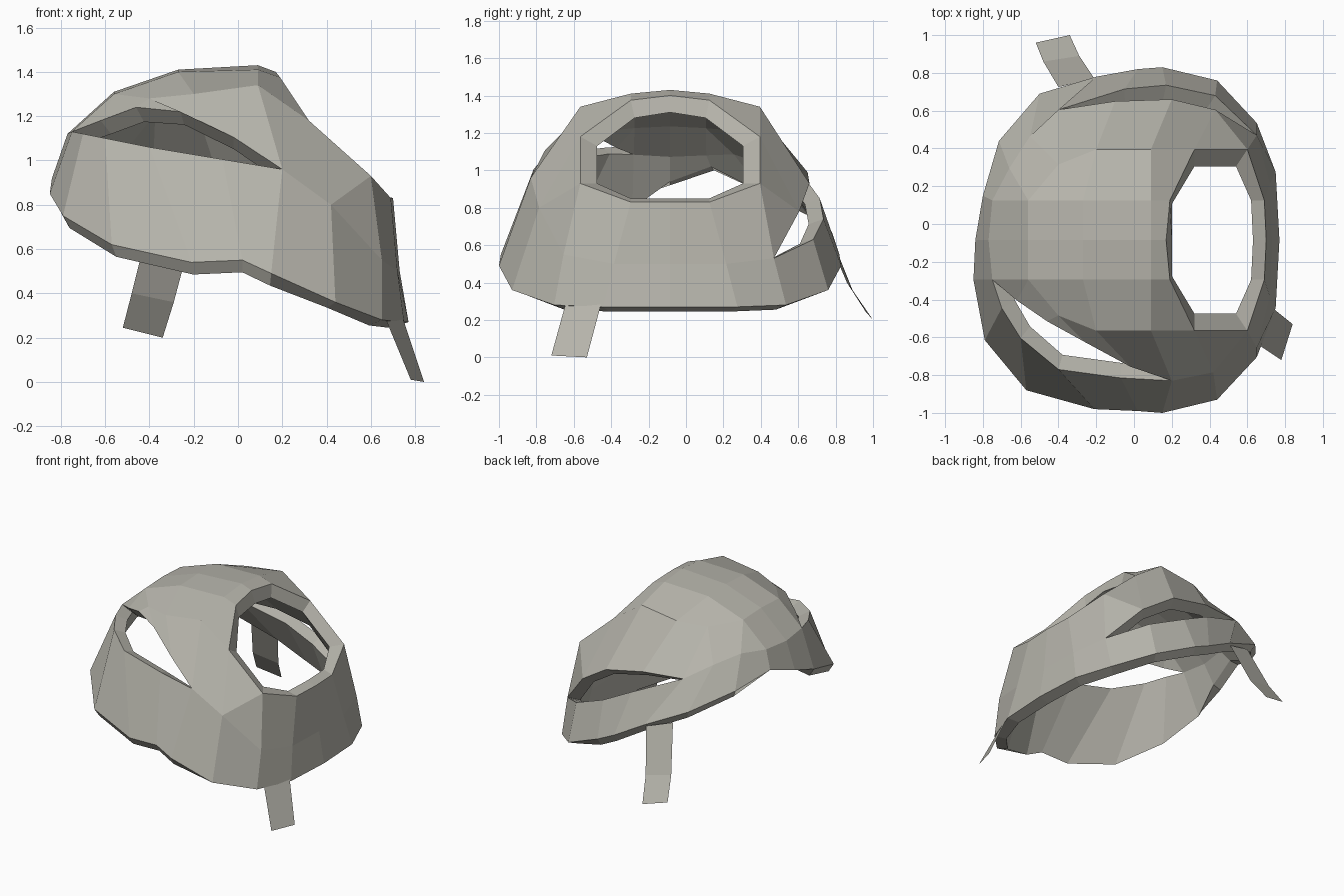
import bpy, bmesh
from mathutils import Vector

if "Cube" in bpy.data.objects:
    bpy.data.objects.remove(bpy.data.objects["Cube"])

YC = -0.085  # centre line of the shell
THICK = 0.085

mat = bpy.data.materials.new("warm grey")
mat.diffuse_color = (0.47, 0.46, 0.41, 1)
mat.use_nodes = True
mat.node_tree.nodes["Principled BSDF"].inputs["Base Color"].default_value = mat.diffuse_color


def make_object(name, faces, rim_points=None):
    """Weld faces given as point lists; thicken inwards when a rim is given."""
    bm = bmesh.new()
    for pts in faces:
        bm.faces.new([bm.verts.new(p) for p in pts])
    bmesh.ops.remove_doubles(bm, verts=bm.verts, dist=0.002)
    bm.normal_update()
    for f in bm.faces:  # point every face outwards
        if f.normal.dot(f.calc_center_median() - Vector((-0.05, YC, 0.55))) < 0:
            f.normal_flip()
    bm.normal_update()
    if rim_points:
        thicken(bm, [Vector(p) for p in rim_points])
    me = bpy.data.meshes.new(name)
    bm.to_mesh(me)
    bm.free()
    me.materials.append(mat)
    ob = bpy.data.objects.new(name, me)
    bpy.context.collection.objects.link(ob)
    return ob


def inner_point(v, rim_points):
    """Inner skin point: hatch frame, curled bottom rim, or even wall."""
    for o, i in zip(hatch_outer, hatch_inner):
        side = 1 if v.co.y > YC else -1
        if (v.co - Vector(place([o], side)[0])).length < 0.004:
            return Vector(place([i], side)[0])
    if any((v.co - p).length < 0.004 for p in rim_points):
        inward = Vector((-v.co.x, YC - v.co.y, 0)).normalized()
        if v.co.x > 0.3:
            step, drop = 0.08, 0.025
        elif v.co.z > 0.9 and v.co.x < -0.78:
            step, drop = 0.06, -0.02
        else:
            step, drop = 0.035, 0.055
        return v.co + inward * step - Vector((0, 0, drop))
    return v.co - v.normal * THICK * min(v.calc_shell_factor(), 1.4)


def thicken(bm, rim_points):
    outer = list(bm.faces)
    walls = [(l.vert, l.link_loop_next.vert)
             for l in (e.link_loops[0] for e in bm.edges if e.is_boundary)]
    targets = [(v, inner_point(v, rim_points)) for v in bm.verts]
    inner = {v: bm.verts.new(co) for v, co in targets}
    for f in outer:
        bm.faces.new([inner[v] for v in reversed(f.verts)])
    for a, b in walls:
        bm.faces.new([b, a, inner[a], inner[b]])


# Half-shell rows, from the hatch end (+x) to the far end (-x); y is half width
rim_hatch = [(.77, 0, .27), (.75, .36, .27), (.65, .62, .28), (.44, .845, .36),
             (.15, .915, .49), (.02, .905, .55)]
rim_end = [(-.84, 0, .92)]
front_rim = rim_hatch + [(-.21, .895, .54), (-.57, .795, .62),
                         (-.79, .53, .75), (-.85, .21, .85)] + rim_end
back_rim = rim_hatch + [(-.20, .865, .67), (-.50, .775, .81),
                        (-.715, .525, .93), (-.80, .235, 1.0)] + rim_end
mid_hatch = [(.73, 0, .5), (.72, .3, .5)]
mid_end = [(-.75, .21, 1.13), (-.77, 0, 1.12)]

# Row along the lower lip of each slit, and the upper lip where it opens
front_low = mid_hatch + [(.65, .57, .55), (.42, .70, .8), (.2, .745, .96),
                         (-.07, .73, 1.005), (-.40, .685, 1.06), (-.60, .52, 1.10),
                         (-.70, .36, 1.12)] + mid_end
front_up = {5: (-.02, .67, 1.105), 6: (-.26, .54, 1.22),
            7: (-.46, .43, 1.24), 8: (-.62, .32, 1.18)}
back_low = mid_hatch + [(.65, .555, .53), (.43, .765, .63), (.17, .82, .74),
                        (-.05, .80, .85), (-.40, .69, 1.0), (-.55, .55, 1.09),
                        (-.66, .38, 1.14)] + mid_end
back_up = {3: (.43, .69, .78), 4: (.2, .745, .93), 5: (-.1, .735, .99)}

# Hatch lower edge, shoulder, crown and centre line
hatch = [(.70, 0, .83), (.69, .21, .83), (.60, .48, .93)]
shoulder = [(.32, .48, 1.18), (.09, .48, 1.34), (-.2, .48, 1.30), (-.40, .40, 1.28)]
crown = [(.19, .21, 1.375), (.09, .21, 1.41), (-.27, .21, 1.40), (-.56, .21, 1.30)]
centre = [(.17, 0, 1.40), (.09, 0, 1.43), (-.27, 0, 1.41), (-.56, 0, 1.31)]

# Hatch opening: outer edge and the smaller inner edge of its frame
hatch_outer = hatch + [shoulder[0], crown[0], centre[0]]
hatch_inner = [(.63, 0, .85), (.62, .21, .85), (.54, .39, .93),
               (.32, .39, 1.13), (.20, .19, 1.28), (.20, 0, 1.31)]


def place(pts, side):
    return [(x, YC + side * y, z) for x, y, z in pts]


def strip(a, b):
    return [[a[i], a[i + 1], b[i + 1], b[i]] for i in range(len(a) - 1)]


def half_shell(rim, low, up, side):
    high = [up.get(i, p) for i, p in enumerate(low)]
    S, T, C = shoulder, crown, centre
    faces = strip(rim, low) + strip(low[:3], hatch)
    faces += [[hatch[2], high[2], high[3]], [hatch[2], high[3], S[0]]]
    faces += strip(high[3:7], S) + strip(S, T) + strip(T, C)
    faces += [[high[6], high[7], S[3]], [S[3], high[7], high[8], T[3]],
              [high[8], high[9], T[3]], [T[3], high[9], high[10], C[3]]]
    return [place(f, side) for f in faces]


# Helmet shell: faceted wall with an open hatch and one slit per side
make_object("helmet_shell",
            half_shell(front_rim, front_low, front_up, -1)
            + half_shell(back_rim, back_low, back_up, 1),
            place(front_rim, -1) + place(back_rim, 1))

# Thin straps hanging from the rim
make_object("back_strap", strip(
    [(-.40, .725, .72), (-.48, .86, .40), (-.52, .96, .245)],
    [(-.21, .77, .66), (-.29, .89, .36), (-.34, 1.0, .20)]))
make_object("hatch_side_strap", strip(
    [(.66, -.64, .30), (.78, -.72, .01)],
    [(.74, -.45, .30), (.84, -.53, 0)]))
